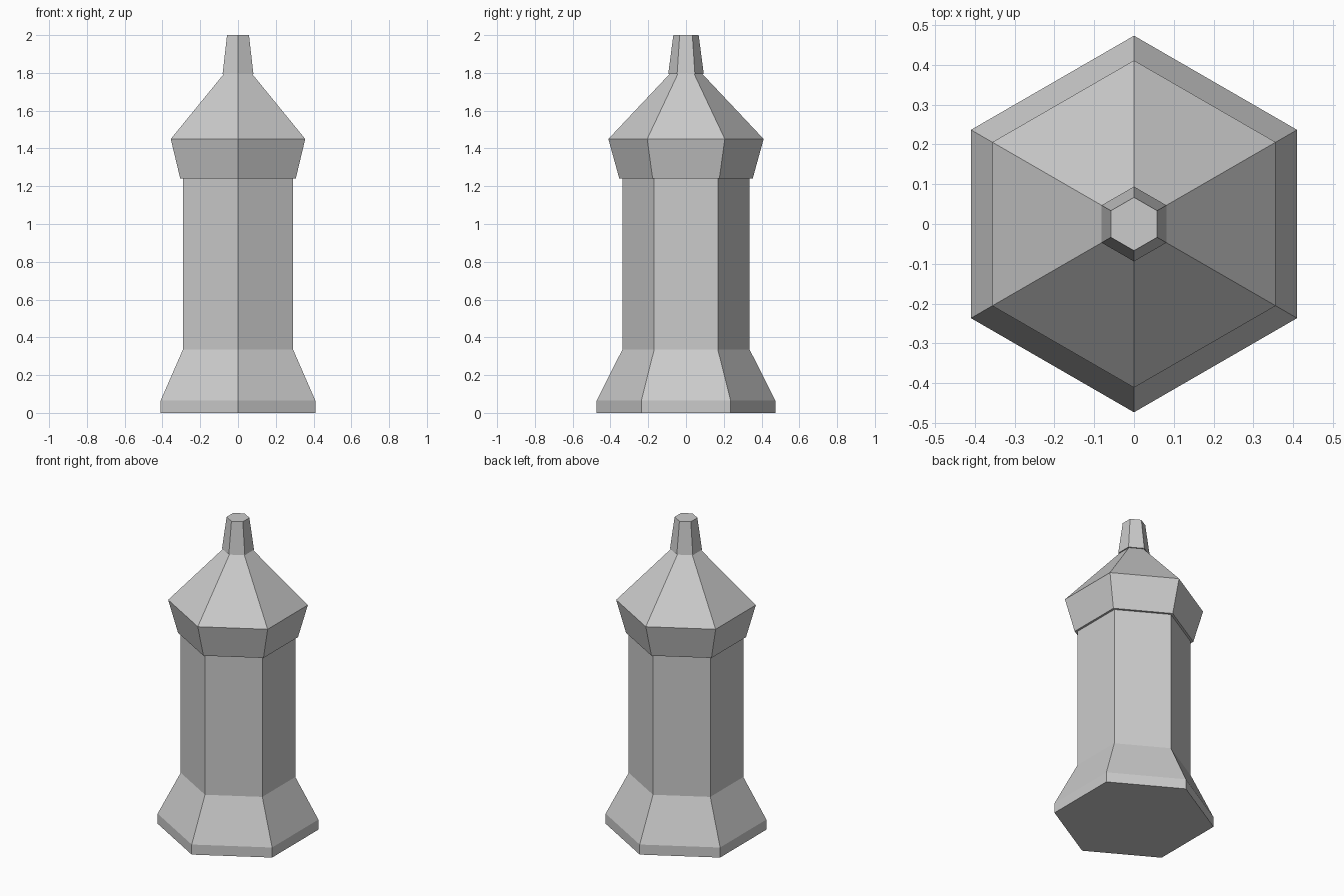
import bpy
import bmesh
from math import sin, cos, tau

cube = bpy.data.objects.get("Cube")
if cube:
    bpy.data.objects.remove(cube, do_unlink=True)

SIDES = 6

grey = bpy.data.materials.new("stone grey")
grey.use_nodes = True
colour = (0.6, 0.6, 0.6, 1)
grey.diffuse_color = colour
grey.node_tree.nodes["Principled BSDF"].inputs["Base Color"].default_value = colour


def hex_part(name, profile):
    """Closed six-sided solid from (radius, height) rings, corners on the y axis."""
    bm = bmesh.new()
    rings = []
    for radius, z in profile:
        angles = [tau * (i / SIDES + 1 / 4) for i in range(SIDES)]
        rings.append([bm.verts.new((radius * cos(a), radius * sin(a), z)) for a in angles])
    for low, high in zip(rings, rings[1:]):
        for i in range(SIDES):
            j = (i + 1) % SIDES
            bm.faces.new((low[i], low[j], high[j], high[i]))
    bm.faces.new(rings[0][::-1])
    bm.faces.new(rings[-1])
    mesh = bpy.data.meshes.new(name)
    bm.to_mesh(mesh)
    bm.free()
    mesh.materials.append(grey)
    obj = bpy.data.objects.new(name, mesh)
    bpy.context.collection.objects.link(obj)
    return obj


# Flared foot with a short upright plinth
hex_part("base", [(0.473, 0), (0.473, 0.065), (0.337, 0.335)])
# Straight shaft
hex_part("column", [(0.337, 0.335), (0.337, 1.24)])
# Outward-leaning collar and pitched roof
hex_part("cap", [(0.353, 1.24), (0.411, 1.45), (0.086, 1.795)])
# Tapered tip, slightly overhanging the roof
hex_part("finial", [(0.094, 1.795), (0.067, 2.0)])
